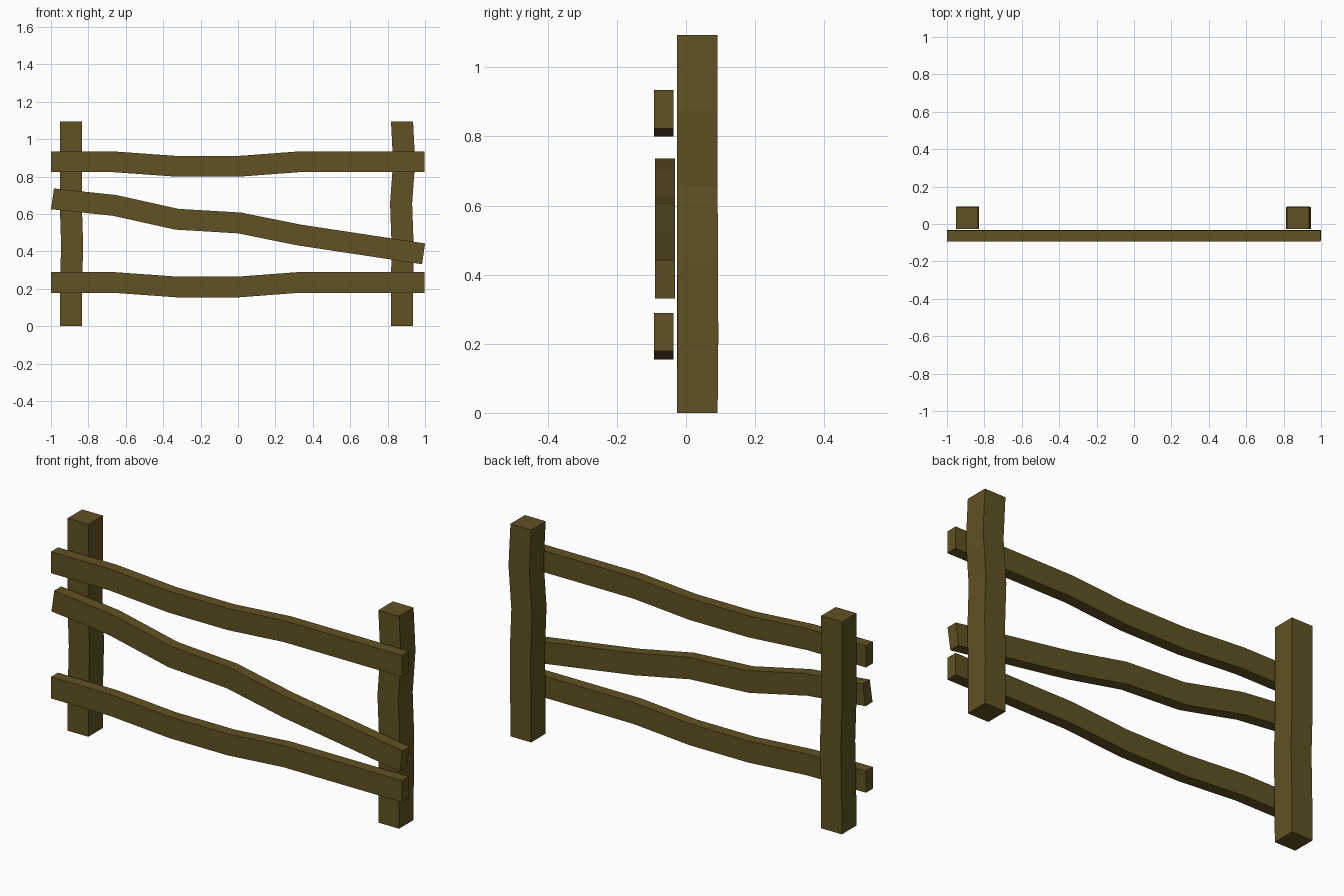
import bpy, bmesh
from mathutils import Vector

if "Cube" in bpy.data.objects:
    bpy.data.objects.remove(bpy.data.objects["Cube"])

wood = bpy.data.materials.new("weathered_brown_wood")
wood.diffuse_color = (0.117, 0.084, 0.016, 1)
wood.use_nodes = True
wood.node_tree.nodes["Principled BSDF"].inputs["Base Color"].default_value = wood.diffuse_color


def loft(name, rings):
    """Skin a closed beam through a list of four-cornered sections."""
    bm = bmesh.new()
    loops = [[bm.verts.new(c) for c in ring] for ring in rings]
    for a, b in zip(loops, loops[1:]):
        for i in range(4):
            j = (i + 1) % 4
            bm.faces.new((a[i], a[j], b[j], b[i]))
    bm.faces.new(loops[0])
    bm.faces.new(loops[-1])
    bmesh.ops.recalc_face_normals(bm, faces=bm.faces)
    mesh = bpy.data.meshes.new(name)
    bm.to_mesh(mesh)
    bm.free()
    mesh.materials.append(wood)
    bpy.context.collection.objects.link(bpy.data.objects.new(name, mesh))


def rail(name, path, y, lean=0.0, height=0.111, depth=0.057):
    """Plank following (x, z) centre points, sections leaning in x."""
    h, d = height / 2, depth / 2
    loft(name, [[Vector((x + s * lean, y + t * d, z + s * h))
                 for s, t in ((-1, -1), (-1, 1), (1, 1), (1, -1))]
                for x, z in path])


def post(name, x, sway, height=1.094, width=0.118):
    """Square upright with small sideways offsets at even heights."""
    w, n = width / 2, len(sway) - 1
    loft(name, [[Vector((x + dx + s * w, 0.0325 + dy + t * w, height * i / n))
                 for s, t in ((-1, -1), (1, -1), (1, 1), (-1, 1))]
                for i, (dx, dy) in enumerate(sway)])


# Level rails with a shallow sag in the middle
sag = ((-1, 0), (-0.665, 0), (-0.33, -0.024), (0.005, -0.024), (0.325, 0), (0.66, 0), (0.998, 0))
for label, z in (("top_rail", 0.879), ("bottom_rail", 0.234)):
    rail(label, [(x, z + dz) for x, dz in sag], -0.0645)

# Slipped middle rail
rail("middle_rail",
     [(-0.992, 0.681), (-0.66, 0.646), (-0.327, 0.572), (0.008, 0.552), (0.325, 0.488), (0.992, 0.387)],
     -0.061, lean=0.008)

# Posts
post("left_post", -0.893, ((0, 0), (0.001, 0), (0.006, 0.001), (-0.001, 0), (0, 0), (0, 0)))
post("right_post", 0.877, ((0, 0), (0, 0.002), (0.003, 0.001), (-0.005, 0), (0.011, 0), (0, 0)))
